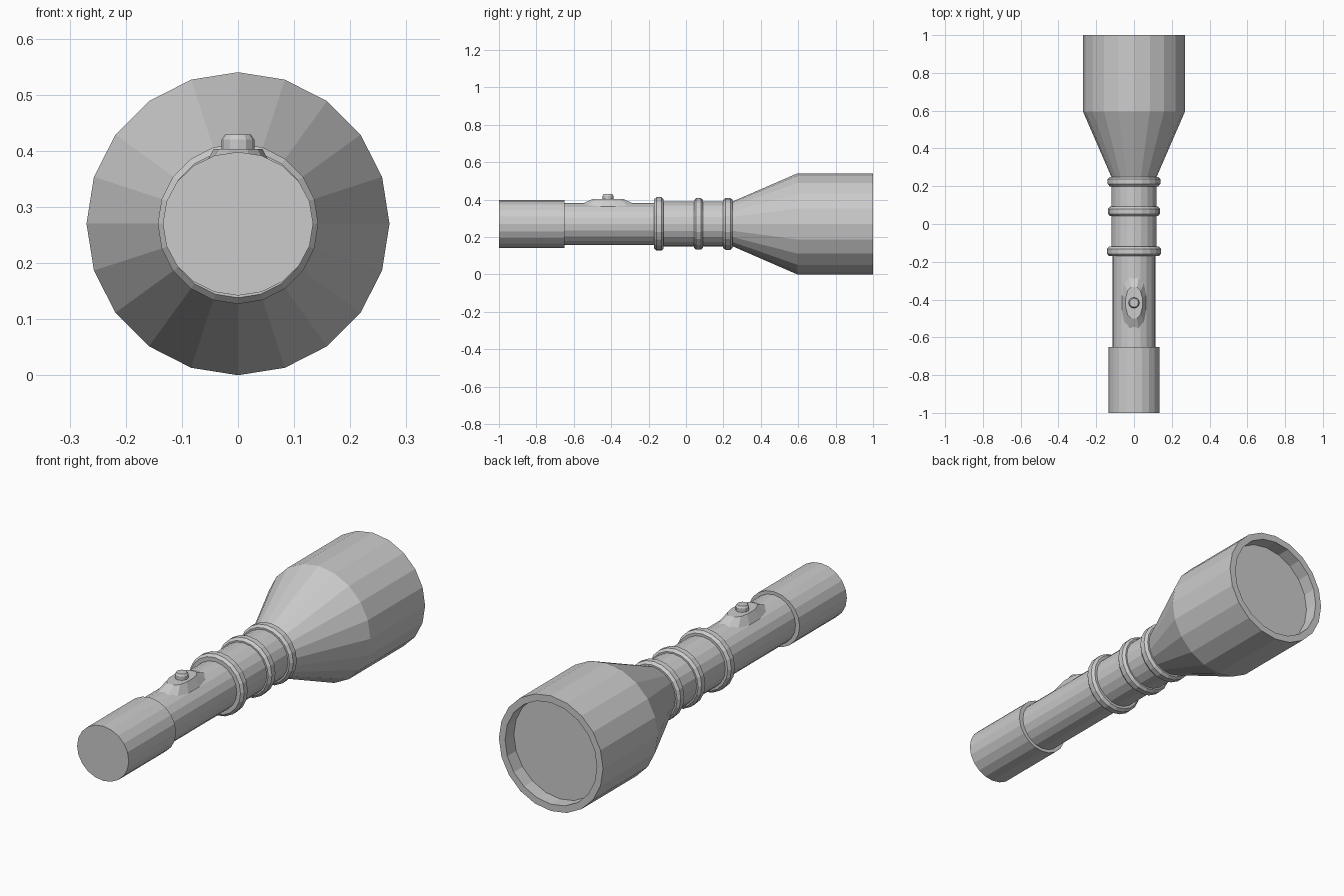
import bpy, bmesh
from math import sin, cos, pi, sqrt, copysign

if "Cube" in bpy.data.objects:
    bpy.data.objects.remove(bpy.data.objects["Cube"])

AXIS_Z = 0.27


def loft(name, rings):
    """Skin a list of equal-length point rings and cap both ends."""
    bm = bmesh.new()
    loops = [[bm.verts.new(p) for p in ring] for ring in rings]
    n = len(loops[0])
    for a, b in zip(loops, loops[1:]):
        for i in range(n):
            j = (i + 1) % n
            bm.faces.new((a[i], a[j], b[j], b[i]))
    bm.faces.new(loops[0])
    bm.faces.new(loops[-1])
    bmesh.ops.recalc_face_normals(bm, faces=bm.faces)
    mesh = bpy.data.meshes.new(name)
    bm.to_mesh(mesh)
    bm.free()
    ob = bpy.data.objects.new(name, mesh)
    bpy.context.collection.objects.link(ob)
    return ob


def turned(name, profile, sx=1.0, sz=1.0, n=20):
    """Turn (y, radius) points around the long axis."""
    return loft(name, [[(r * sx * sin(2 * pi * i / n), y, AXIS_Z + r * sz * cos(2 * pi * i / n))
                        for i in range(n)] for y, r in profile])


# Head: flared cone, straight barrel and recessed lens
turned("head", [(0.22, 0.118), (0.25, 0.12), (0.595, 0.27), (1.0, 0.27),
                (1.0, 0.238), (0.935, 0.238)])

# Grip tube and thicker tail cap
turned("grip", [(-0.66, 0.113), (-0.14, 0.113), (-0.14, 0.12), (0.24, 0.12)])
turned("tail_cap", [(-1.0, 0.134), (-0.65, 0.134)], sz=0.955)

# Three rounded collars
for k, (y, r) in enumerate([(-0.145, 0.143), (0.067, 0.138), (0.224, 0.139)]):
    turned(f"collar_{k + 1}", [(y - 0.025, 0.108), (y - 0.025, r - 0.011), (y - 0.013, r),
                               (y + 0.013, r), (y + 0.025, r - 0.011), (y + 0.025, 0.108)])


# Switch mount: raised rounded pad blending into the grip
def pad_ring(hx, hy, z=None, n=12):
    ring = []
    for i in range(n):
        c, s = cos(2 * pi * (i + 0.5) / n), sin(2 * pi * (i + 0.5) / n)
        x = hx * copysign(abs(c) ** 0.75, c)
        y = -0.417 + hy * copysign(abs(s) ** 0.9, s)
        ring.append((x, y, AXIS_Z + sqrt(0.111 ** 2 - x * x) if z is None else z))
    return ring


loft("switch_mount", [pad_ring(0.06, 0.13, 0.34), pad_ring(0.068, 0.142),
                      pad_ring(0.045, 0.085, 0.403)])

# Push button with bevelled rim
loft("switch_button", [[(r * cos(pi * i / 6), -0.417 + r * sin(pi * i / 6), z) for i in range(12)]
                       for r, z in [(0.029, 0.395), (0.029, 0.42), (0.023, 0.429)]])
